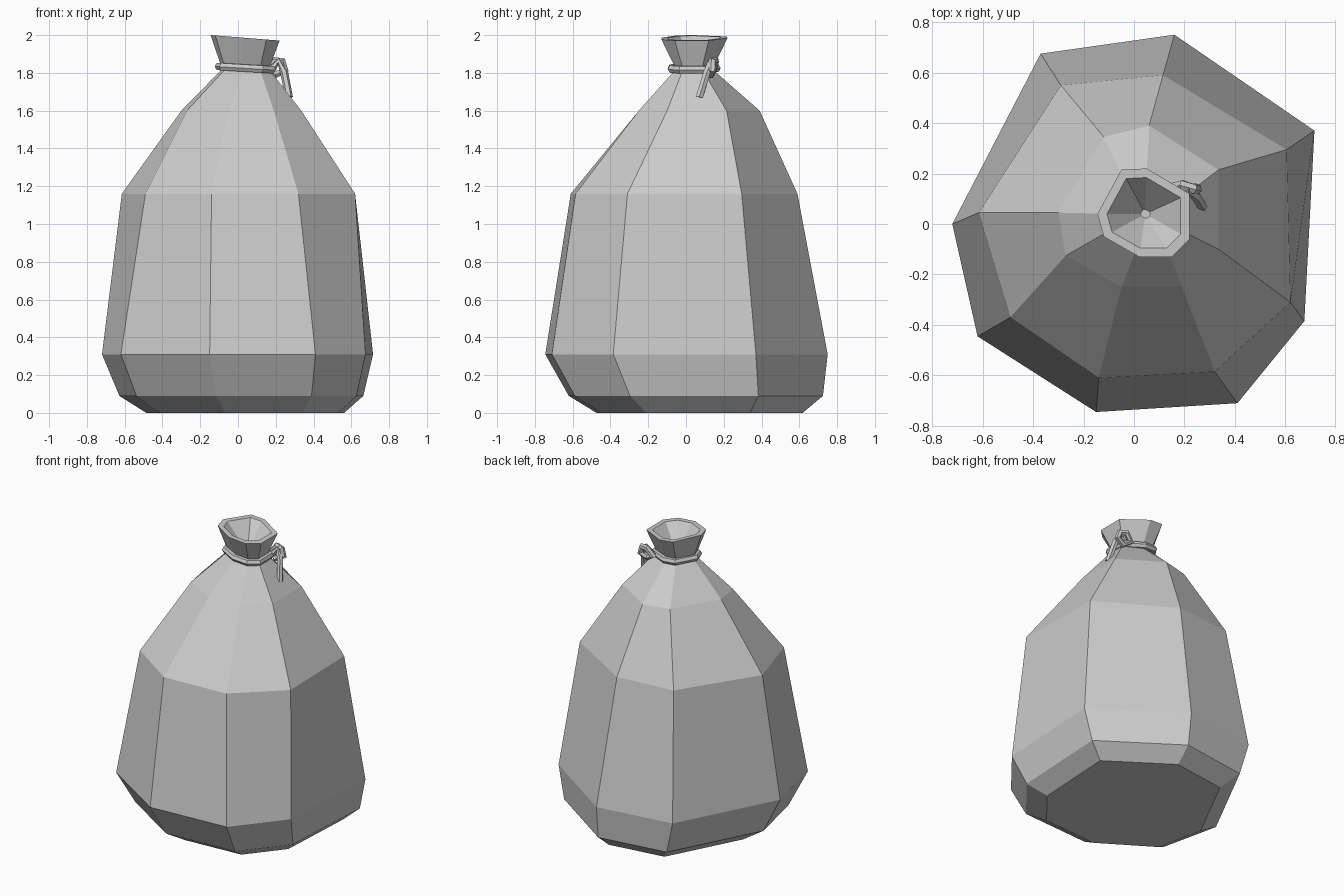
import bpy
import bmesh

if "Cube" in bpy.data.objects:
    bpy.data.objects.remove(bpy.data.objects["Cube"], do_unlink=True)

cloth = bpy.data.materials.new("pale_grey")
cloth.use_nodes = True
grey = (0.6, 0.6, 0.6, 1)
cloth.diffuse_color = grey
cloth.node_tree.nodes["Principled BSDF"].inputs["Base Color"].default_value = grey

# Eight-cornered outlines of the sack, clockwise from its right side
belly = [(-.72, 0), (-.37, .675), (.16, .75), (.715, .37),
         (.675, -.385), (.41, -.71), (-.15, -.745), (-.62, -.445)]
shoulder = [(-.615, .045), (-.29, .55), (.115, .59), (.605, .295),
            (.62, -.31), (.32, -.585), (-.14, -.61), (-.49, -.37)]
collar = [(-.3, .045), (-.12, .345), (.06, .39), (.335, .215),
          (.335, -.1), (.19, -.25), (-.05, -.25), (-.27, -.125)]
lip = [(-.145, .04), (-.05, .215), (.05, .22), (.22, .12),
       (.22, -.06), (.15, -.13), (.02, -.13), (-.12, -.05)]
CENTRE = (.045, .04)


def scaled(outline, sx, sy, pivot=CENTRE):
    """Scale an outline about a pivot."""
    px, py = pivot
    return [(px + (x - px) * sx, py + (y - py) * sy) for x, y in outline]


def shifted(outline, scale, dx, dy):
    return [(x * scale + dx, y * scale + dy) for x, y in outline]


def level(outline, z, tilt=0):
    """Lift an outline to a height, sloping down towards +x."""
    return [(x, y, z - tilt * (x - CENTRE[0])) for x, y in outline]


def loft(name, rings):
    """Skin a stack of rings and cap both ends."""
    bm = bmesh.new()
    loops = [[bm.verts.new(p) for p in ring] for ring in rings]
    for low, high in zip(loops, loops[1:]):
        for i in range(len(low)):
            j = (i + 1) % len(low)
            bm.faces.new((low[i], low[j], high[j], high[i]))
    bm.faces.new(loops[0])
    bm.faces.new(loops[-1])
    bmesh.ops.recalc_face_normals(bm, faces=bm.faces)
    mesh = bpy.data.meshes.new(name)
    bm.to_mesh(mesh)
    bm.free()
    mesh.materials.append(cloth)
    obj = bpy.data.objects.new(name, mesh)
    bpy.context.collection.objects.link(obj)
    return obj


def cord(name, points, radius, closed=False):
    """Faceted cord along a path, turned into a mesh."""
    curve = bpy.data.curves.new(name, "CURVE")
    curve.dimensions = "3D"
    curve.bevel_depth = radius
    curve.bevel_resolution = 1
    curve.use_fill_caps = True
    spline = curve.splines.new("POLY")
    spline.points.add(len(points) - 1)
    for point, co in zip(spline.points, points):
        point.co = (*co, 1)
    spline.use_cyclic_u = closed
    curve.materials.append(cloth)
    obj = bpy.data.objects.new(name, curve)
    bpy.context.collection.objects.link(obj)
    bpy.ops.object.select_all(action="DESELECT")
    obj.select_set(True)
    bpy.context.view_layer.objects.active = obj
    bpy.ops.object.convert(target="MESH")
    bpy.ops.object.shade_flat()


# Sack: base, belly, shoulders, pinched neck, flared mouth and its hollow
loft("sack", [
    level(shifted(belly, .73, .04, .07), 0),
    level(shifted(belly, .9, .02, .05), .09),
    level(belly, .31),
    level(shoulder, 1.16),
    level(collar, 1.6),
    level(scaled(lip, .68, .55), 1.82),
    level(lip, 1.985, .08),
    level(scaled(lip, .8, .8), 1.985, .08),
    level(scaled(lip, .1, .1), 1.84),
])

# Cord around the neck, with its knot and hanging end
cord("neck_cord", level(scaled(lip, .77, .68), 1.825, .06), .022, True)
cord("knot_loop", [(.15, .145, 1.82), (.19, .155, 1.865), (.235, .14, 1.86),
                   (.25, .14, 1.815), (.2, .13, 1.79)], .021, True)
cord("cord_end", [(.18, .12, 1.82), (.215, .135, 1.86),
                  (.245, .11, 1.8), (.27, .07, 1.67)], .021)
